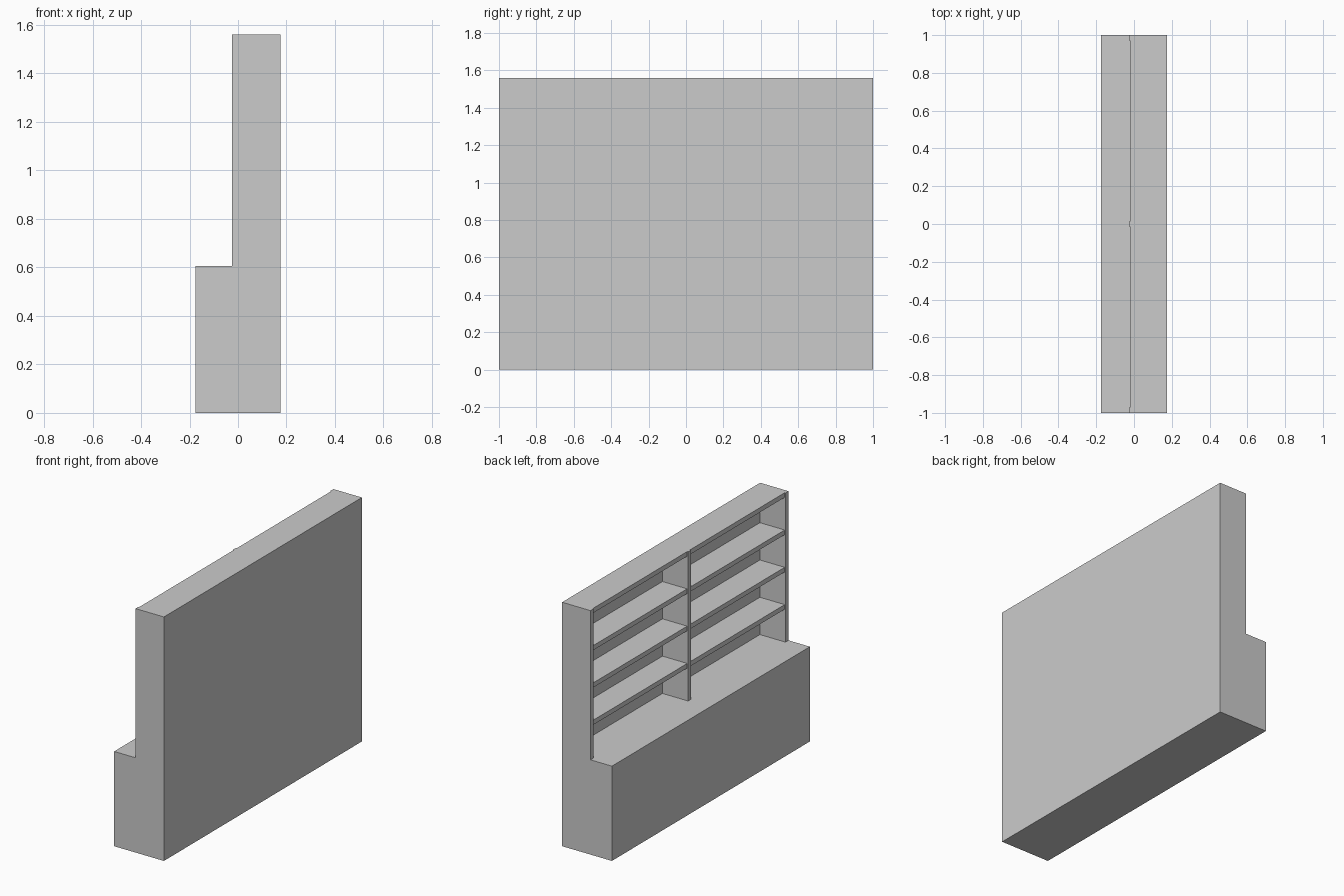
import bpy
import bmesh

if "Cube" in bpy.data.objects:
    bpy.data.objects.remove(bpy.data.objects["Cube"])

# Overall dimensions
HALF_X, HALF_Y, HEIGHT = 0.176, 1.0, 1.56
BASE_H = 0.606          # top of the deep lower cabinet
RACK_FRONT = -0.025     # front edge of the uprights (open side faces -x)
T = 0.03                # board thickness
BACK_T = 0.02           # back panel thickness
INSET = 0.006           # shelves sit slightly behind the uprights
ROWS = 4


def box(name, x, y, z):
    """Axis-aligned box from (min, max) ranges."""
    bm = bmesh.new()
    bmesh.ops.create_cube(bm, size=1.0)
    for v in bm.verts:
        v.co = [lo + (c + 0.5) * (hi - lo) for c, (lo, hi) in zip(v.co, (x, y, z))]
    mesh = bpy.data.meshes.new(name)
    bm.to_mesh(mesh)
    bm.free()
    obj = bpy.data.objects.new(name, mesh)
    bpy.context.collection.objects.link(obj)
    return obj


inner_back = HALF_X - BACK_T

# Lower cabinet and full-height back panel
box("base_cabinet", (-HALF_X, inner_back), (-HALF_Y, HALF_Y), (0, BASE_H))
box("back_panel", (inner_back, HALF_X), (-HALF_Y, HALF_Y), (0, HEIGHT))

# Two ends and a centre divider
for name, yc in (("end_panel_left", -HALF_Y + T / 2),
                 ("centre_divider", 0.0),
                 ("end_panel_right", HALF_Y - T / 2)):
    box(name, (RACK_FRONT, inner_back), (yc - T / 2, yc + T / 2), (BASE_H, HEIGHT))

# Shelves in both bays; the highest one is the top board
pitch = (HEIGHT - BASE_H) / ROWS
for side, bay in (("left", (-HALF_Y + T, -T / 2)), ("right", (T / 2, HALF_Y - T))):
    for row in range(1, ROWS + 1):
        top = BASE_H + row * pitch
        name = f"top_board_{side}" if row == ROWS else f"shelf_{side}_{row}"
        box(name, (RACK_FRONT + INSET, inner_back), bay, (top - T, top))
